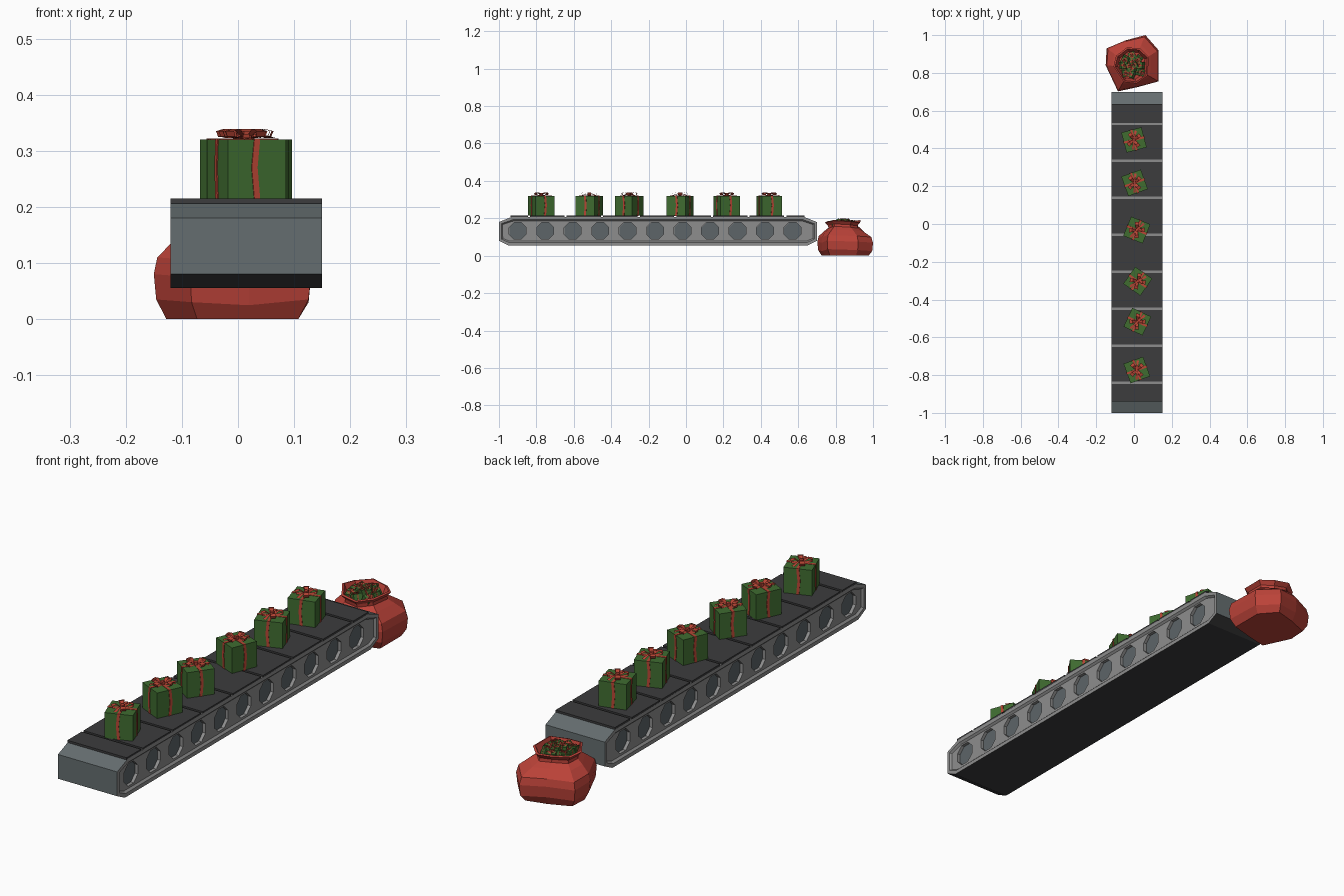
import bpy, bmesh, math, random
from mathutils import Matrix, Vector

if "Cube" in bpy.data.objects:
    bpy.data.objects.remove(bpy.data.objects["Cube"])

random.seed(4)
R = math.radians


def mat(name, r, g, b):
    m = bpy.data.materials.new(name)
    m.diffuse_color = (r, g, b, 1)
    m.use_nodes = True
    m.node_tree.nodes["Principled BSDF"].inputs["Base Color"].default_value = m.diffuse_color
    return m


BELT = mat("belt_dark", .045, .045, .047)
STEEL = mat("end_steel", .13, .155, .16)
FRAME = mat("frame_grey", .27, .27, .27)
ROLLER = mat("roller_steel", .11, .13, .14)
RED = mat("sack_red", .5, .055, .04)
GREEN = mat("wrap_green", .05, .15, .03)
RIBBON = mat("ribbon_red", .48, .06, .035)


def finish(bm, name, mats):
    me = bpy.data.meshes.new(name)
    bm.to_mesh(me)
    bm.free()
    ob = bpy.data.objects.new(name, me)
    bpy.context.collection.objects.link(ob)
    for m in mats:
        me.materials.append(m)
    return ob


def cube(bm, c, s, idx=0):
    M = Matrix.Translation(c) @ Matrix.Diagonal((*s, 1))
    vs = bmesh.ops.create_cube(bm, size=1, matrix=M)["verts"]
    fs = list({f for v in vs for f in v.link_faces})
    for f in fs:
        f.material_index = idx
    return vs, fs


def octagon(bm, x, y, z, r, depth):
    M = (Matrix.Translation((x, y, z)) @ Matrix.Rotation(R(90), 4, 'Y')
         @ Matrix.Rotation(R(22.5), 4, 'Z'))
    bmesh.ops.create_cone(bm, cap_ends=True, segments=8, radius1=r, radius2=r,
                          depth=depth, matrix=M)


# Conveyor body: chamfered profile extruded across x, recessed side panels
X0, X1 = -.12, .15
profile = [(-1, .08), (-.95, .055), (.65, .055), (.70, .08),
           (.70, .18), (.63, .208), (-.93, .208), (-1, .18)]
bm = bmesh.new()
a = [bm.verts.new((X0, y, z)) for y, z in profile]
b = [bm.verts.new((X1, y, z)) for y, z in profile]
sides = [bm.faces.new(a), bm.faces.new(b)]
kinds = [1, 1, 1, 0, 0, 2, 0, 0]   # 0 steel, 1 belt, 2 frame
for i, k in enumerate(kinds):
    j = (i + 1) % 8
    bm.faces.new((a[i], a[j], b[j], b[i])).material_index = k
for f in sides:
    f.material_index = 2
bmesh.ops.recalc_face_normals(bm, faces=bm.faces[:])
for f in sides:
    bmesh.ops.inset_region(bm, faces=[f], thickness=.016, depth=0)
    bmesh.ops.inset_region(bm, faces=[f], thickness=.008, depth=-.008)
body = finish(bm, "conveyor_body", [STEEL, BELT, FRAME])

# Octagonal side pockets and the rollers sitting in them
ROLL = [(-.90 + .147 * i) for i in range(11)]
cut, rol = bmesh.new(), bmesh.new()
for y in ROLL:
    for x, s in ((X0, 1), (X1, -1)):
        octagon(cut, x + s * .01, y, .133, .049, .03)
        octagon(rol, x + s * .027, y, .133, .0485, .012)
cutter = finish(cut, "pocket_cutter", [FRAME])
cutter.hide_render = True
cutter.hide_set(True)
finish(rol, "rollers", [ROLLER])
mod = body.modifiers.new("pockets", 'BOOLEAN')
mod.operation = 'DIFFERENCE'
mod.solver = 'EXACT'
mod.object = cutter
mod.material_mode = 'TRANSFER'

# Belt slats with narrow gaps
edges = [.64] + [.53 - .1957 * k for k in range(8)] + [-.945]
bm = bmesh.new()
for i in range(len(edges) - 1):
    hi = edges[i] - .006
    lo = edges[i + 1] + .006
    cube(bm, ((X0 + X1) / 2, (hi + lo) / 2, .2105), (X1 - X0, hi - lo, .009))
finish(bm, "belt_slats", [BELT])


# Gift: box, two bent ribbons, four-loop bow with tails
def gift(name, M):
    bm = bmesh.new()
    cube(bm, (0, 0, .0525), (.11, .11, .105))
    for ang in (0, 90):
        vs, fs = cube(bm, (0, 0, .0525), (.114, .011, .108), 1)
        geom = vs + fs + list({e for f in fs for e in f.edges})
        cutg = bmesh.ops.bisect_plane(bm, geom=geom, plane_co=(0, 0, .055),
                                      plane_no=(0, 0, 1))
        mid = [g for g in cutg["geom_cut"] if isinstance(g, bmesh.types.BMVert)]
        for v in mid:
            v.co.y += .005
        bmesh.ops.rotate(bm, verts=vs + mid, cent=(0, 0, 0),
                         matrix=Matrix.Rotation(R(ang), 3, 'Z'))
    loop = [(.002, .107, .004), (.026, .124, .009), (.042, .120, .011),
            (.038, .110, .010), (.018, .108, .007)]
    tail = [(.0, .112, .004), (.022, .115, .005), (.05, .108, .007)]
    for path, angs, closed in ((loop, (25, 110, 205, 290), True),
                               (tail, (65, 250), False)):
        for ang in angs:
            rot = Matrix.Rotation(R(ang), 3, 'Z')
            l = [bm.verts.new(rot @ Vector((r, -w, z))) for r, z, w in path]
            q = [bm.verts.new(rot @ Vector((r, w, z))) for r, z, w in path]
            n = len(path)
            for i in range(n if closed else n - 1):
                j = (i + 1) % n
                bm.faces.new((l[i], l[j], q[j], q[i])).material_index = 1
    cube(bm, (0, 0, .113), (.014, .014, .014), 1)
    bm.transform(M)
    finish(bm, name, [GREEN, RIBBON])


for i, (x, y, ang) in enumerate([(0, .445, 15), (.003, .218, 20), (.015, -.032, -22),
                                 (.02, -.303, -35), (.018, -.517, -25), (.015, -.773, 20)]):
    gift(f"gift_{i + 1}", Matrix.Translation((x, y, .215)) @ Matrix.Rotation(R(ang), 4, 'Z'))

# Sack: lumpy outline lofted up to a round flared mouth
outline = [(-.135, .08), (-.035, .122), (.07, .15), (.14, .07),
           (.14, -.095), (.03, -.125), (-.075, -.148), (-.14, -.01)]
CX, CY = -.01, .85
rings = [(0, .84, 0), (.03, .97, 0), (.075, 1, 0), (.105, .95, .1), (.135, .72, .5),
         (.152, .56, .8), (.165, .56, 1), (.182, .66, 1), (.185, .6, 1), (.15, .5, 1)]
bm = bmesh.new()
prev = None
for z, s, t in rings:
    ring = []
    for k, (x, y) in enumerate(outline):
        p = Vector((x, y)).lerp(Vector((x, y)).normalized() * .15, t) * s
        lean = -.01 * t
        dz = .006 * math.sin(k * 2.1) if z > .02 else 0
        ring.append(bm.verts.new((CX + p.x, CY + lean + p.y, z + dz)))
    if prev:
        for i in range(8):
            j = (i + 1) % 8
            bm.faces.new((prev[i], prev[j], ring[j], ring[i]))
    else:
        bm.faces.new(ring)
    prev = ring
bm.faces.new(prev)
bmesh.ops.recalc_face_normals(bm, faces=bm.faces[:])
finish(bm, "sack", [RED])

# Small gifts heaped in the sack mouth
for i in range(12):
    r, ang = (.05, i * 45) if i < 8 else (.018, i * 90 + 20)
    z = .15 if i < 8 else .158
    M = (Matrix.Translation((CX + r * math.cos(R(ang)), CY - .01 + r * math.sin(R(ang)), z))
         @ Matrix.Rotation(random.uniform(0, 6.28), 4, 'Z')
         @ Matrix.Rotation(random.uniform(-.5, .5), 4, 'X') @ Matrix.Scale(.33, 4))
    gift(f"sack_gift_{i + 1}", M)
